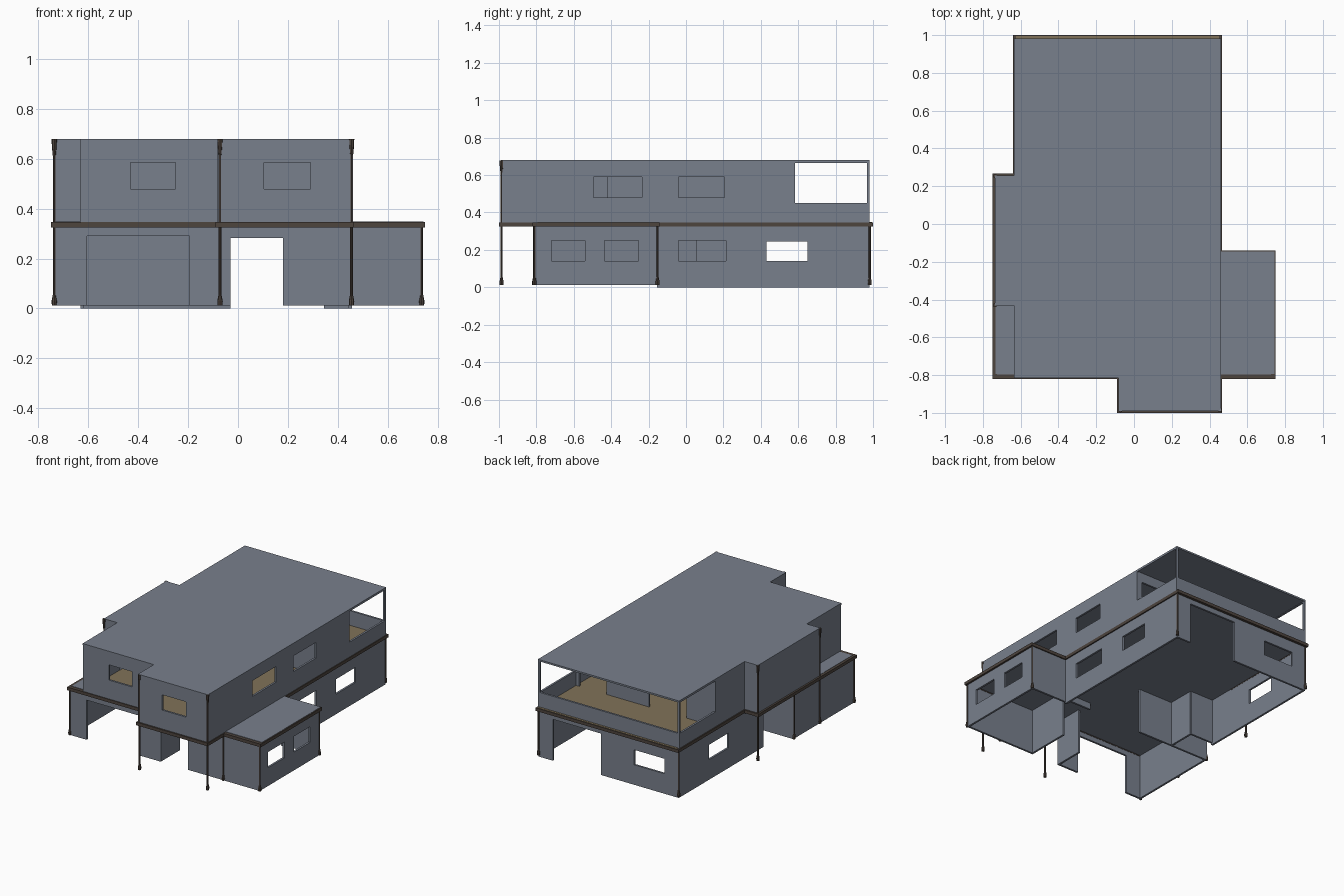
import bpy, bmesh
from mathutils import Matrix

if "Cube" in bpy.data.objects:
    bpy.data.objects.remove(bpy.data.objects["Cube"])

T = 0.014  # wall thickness


def material(name, rgb):
    m = bpy.data.materials.new(name)
    m.diffuse_color = (*rgb, 1)
    m.use_nodes = True
    m.node_tree.nodes["Principled BSDF"].inputs["Base Color"].default_value = m.diffuse_color
    return m


DARK = material("dark_timber", (0.075, 0.058, 0.048))
FLOOR = material("floor_boards", (0.22, 0.17, 0.1))
SLATE = material("slate_render", (0.19, 0.215, 0.265))


def finish(bm, name, mat):
    me = bpy.data.meshes.new(name)
    bm.to_mesh(me)
    bm.free()
    ob = bpy.data.objects.new(name, me)
    bpy.context.collection.objects.link(ob)
    me.materials.append(mat)
    return ob


def wall(name, axis, c, a, b, z0, z1, holes=()):
    """Wall running along an axis at constant c; holes are (a, b, z0, z1)."""
    us = sorted({a, b, *[h[i] for h in holes for i in (0, 1)]})
    zs = sorted({z0, z1, *[h[i] for h in holes for i in (2, 3)]})
    bm = bmesh.new()
    for u0, u1 in zip(us, us[1:]):
        for w0, w1 in zip(zs, zs[1:]):
            u, w = (u0 + u1) / 2, (w0 + w1) / 2
            if any(h[0] < u < h[1] and h[2] < w < h[3] for h in holes):
                continue
            quad = [(u0, w0), (u1, w0), (u1, w1), (u0, w1)]
            bm.faces.new([bm.verts.new((p, c, q) if axis == 'x' else (c, p, q)) for p, q in quad])
    bmesh.ops.remove_doubles(bm, verts=bm.verts, dist=1e-5)
    ob = finish(bm, name, SLATE)
    s = ob.modifiers.new("thickness", 'SOLIDIFY')
    s.thickness = T
    s.offset = 0


def slab(name, outline, z0, z1, mat=SLATE):
    bm = bmesh.new()
    f = bm.faces.new([bm.verts.new((x, y, z0)) for x, y in outline])
    top = bmesh.ops.extrude_face_region(bm, geom=[f])
    bmesh.ops.translate(bm, verts=[v for v in top['geom'] if isinstance(v, bmesh.types.BMVert)],
                        vec=(0, 0, z1 - z0))
    bmesh.ops.recalc_face_normals(bm, faces=bm.faces)
    return finish(bm, name, mat)


def box(name, x0, x1, y0, y1, z0, z1, mat=SLATE):
    return slab(name, [(x0, y0), (x1, y0), (x1, y1), (x0, y1)], z0, z1, mat)


def post(name, x, y, profile):
    """Eight-sided post through (z, radius) stations."""
    bm = bmesh.new()
    for (z0, r0), (z1, r1) in zip(profile, profile[1:]):
        bmesh.ops.create_cone(bm, cap_ends=True, segments=8, radius1=r0, radius2=r1, depth=z1 - z0,
                              matrix=Matrix.Translation((x, y, (z0 + z1) / 2)))
    finish(bm, name, DARK)


# Lower storey: front with garage door and entrance passage
wall("front_wall", 'x', -0.805, -0.735, 0.735, 0.012, 0.33,
     [(-0.605, -0.195, 0.012, 0.29), (-0.03, 0.18, 0.012, 0.282)])
wall("wing_side_wall", 'y', 0.73, -0.81, -0.15, 0.012, 0.33,
     [(-0.72, -0.54, 0.14, 0.25), (-0.435, -0.255, 0.14, 0.25)])
wall("wing_back_wall", 'x', -0.155, 0.45, 0.735, 0.012, 0.33)
wall("lower_right_wall", 'y', 0.45, -0.155, 0.98, 0.0, 0.33,
     [(-0.04, 0.215, 0.14, 0.25), (0.43, 0.65, 0.14, 0.245)])
wall("lower_back_wall", 'x', 0.975, -0.63, 0.455, 0.0, 0.33,
     [(-0.03, 0.345, 0.0, 0.29), (-0.52, -0.285, 0.14, 0.245)])
wall("lower_left_wall", 'y', -0.625, 0.045, 0.98, 0.0, 0.33, [(0.43, 0.65, 0.14, 0.245)])
wall("garage_left_wall", 'y', -0.728, -0.81, -0.14, 0.012, 0.33)

# Lower storey partitions and recessed side porch
wall("garage_back_wall", 'x', -0.145, -0.735, -0.165, 0.012, 0.33)
wall("porch_inner_wall", 'y', -0.44, -0.145, 0.05, 0.012, 0.33)
wall("porch_back_wall", 'x', 0.05, -0.63, -0.44, 0.012, 0.33)
wall("passage_left_wall", 'y', -0.037, -0.81, -0.6, 0.012, 0.33)
wall("passage_right_wall", 'y', 0.187, -0.81, -0.49, 0.012, 0.33)
wall("passage_door_header", 'x', -0.49, -0.037, 0.187, 0.285, 0.33)

# Floor deck between storeys, with the timber band round its edge
deck = [(-0.738, -0.808), (-0.078, -0.808), (-0.078, -0.988), (0.453, -0.988),
        (0.453, -0.808), (0.738, -0.808), (0.738, -0.152), (0.453, -0.152),
        (0.453, 0.988), (-0.629, 0.988), (-0.629, 0.255), (-0.738, 0.255)]
slab("middle_deck", deck, 0.33, 0.342)
for i, (p, q) in enumerate(zip(deck, deck[1:] + deck[:1])):
    h = 0.012
    box(f"band_{i}", min(p[0], q[0]) - h, max(p[0], q[0]) + h,
        min(p[1], q[1]) - h, max(p[1], q[1]) + h, 0.324, 0.346, DARK)
slab("upper_floor", [(-0.62, -0.8), (-0.07, -0.8), (-0.07, -0.975), (0.445, -0.975),
                     (0.445, 0.97), (-0.62, 0.97)], 0.341, 0.348, FLOOR)
box("balcony_floor_edge", -0.625, 0.45, 0.97, 0.995, 0.341, 0.348, FLOOR)
box("wing_roof", 0.46, 0.743, -0.795, -0.145, 0.338, 0.348)
box("terrace_floor", -0.732, -0.63, -0.795, -0.425, 0.338, 0.348)

# Upper storey walls
Z0, Z1 = 0.342, 0.672
balcony = (0.58, 0.967, 0.45, 0.665)
wall("upper_front_wall", 'x', -0.808, -0.63, -0.075, Z0, Z1, [(-0.43, -0.25, 0.478, 0.585)])
wall("bay_front_wall", 'x', -0.983, -0.08, 0.46, Z0, Z1, [(0.105, 0.29, 0.478, 0.585)])
wall("bay_left_wall", 'y', -0.075, -0.983, -0.808, Z0, Z1)
wall("upper_right_wall", 'y', 0.453, -0.988, 0.98, Z0, Z1,
     [(-0.495, -0.235, 0.48, 0.59), (-0.04, 0.205, 0.48, 0.59), balcony])
wall("upper_left_front_wall", 'y', -0.627, -0.812, -0.43, Z0, Z1)
wall("upper_left_back_wall", 'y', -0.627, 0.255, 0.98, Z0, Z1, [balcony])
wall("side_bay_wall", 'y', -0.73, -0.43, 0.255, Z0, Z1)
wall("side_bay_front_wall", 'x', -0.425, -0.735, -0.62, Z0, Z1)
wall("side_bay_back_wall", 'x', 0.25, -0.735, -0.62, Z0, Z1)
wall("balcony_parapet", 'x', 0.973, -0.63, 0.455, Z0, 0.45)
wall("balcony_inner_wall", 'x', 0.575, -0.625, 0.453, Z0, Z1,
     [(0.21, 0.42, 0.348, 0.6), (-0.41, -0.12, 0.348, 0.6)])
wall("upper_partition", 'x', 0.25, -0.625, 0.453, Z0, Z1)

# Flat roof
slab("roof", [(-0.634, -0.815), (-0.082, -0.815), (-0.082, -0.99), (0.46, -0.99),
              (0.46, 0.982), (-0.634, 0.982), (-0.634, 0.257), (-0.737, 0.257),
              (-0.737, -0.432), (-0.634, -0.432)], 0.668, 0.68)

# Timber posts: flared foot below, flared head above
lower = [(0.012, 0.01), (0.03, 0.011), (0.055, 0.006), (0.33, 0.006)]
upper = [(0.342, 0.006), (0.61, 0.006), (0.65, 0.01), (0.679, 0.011)]
tall = [(-0.736, 0.255), (-0.736, -0.43), (-0.072, -0.986), (0.455, -0.986)]
short = [(-0.736, -0.81), (0.736, -0.81), (0.736, -0.152), (0.455, -0.812),
         (0.455, 0.982), (-0.631, 0.982), (-0.736, -0.145)]
for i, (x, y) in enumerate(tall + short):
    post(f"lower_post_{i}", x, y, lower)
for i, (x, y) in enumerate(tall):
    post(f"upper_post_{i}", x, y, upper)
